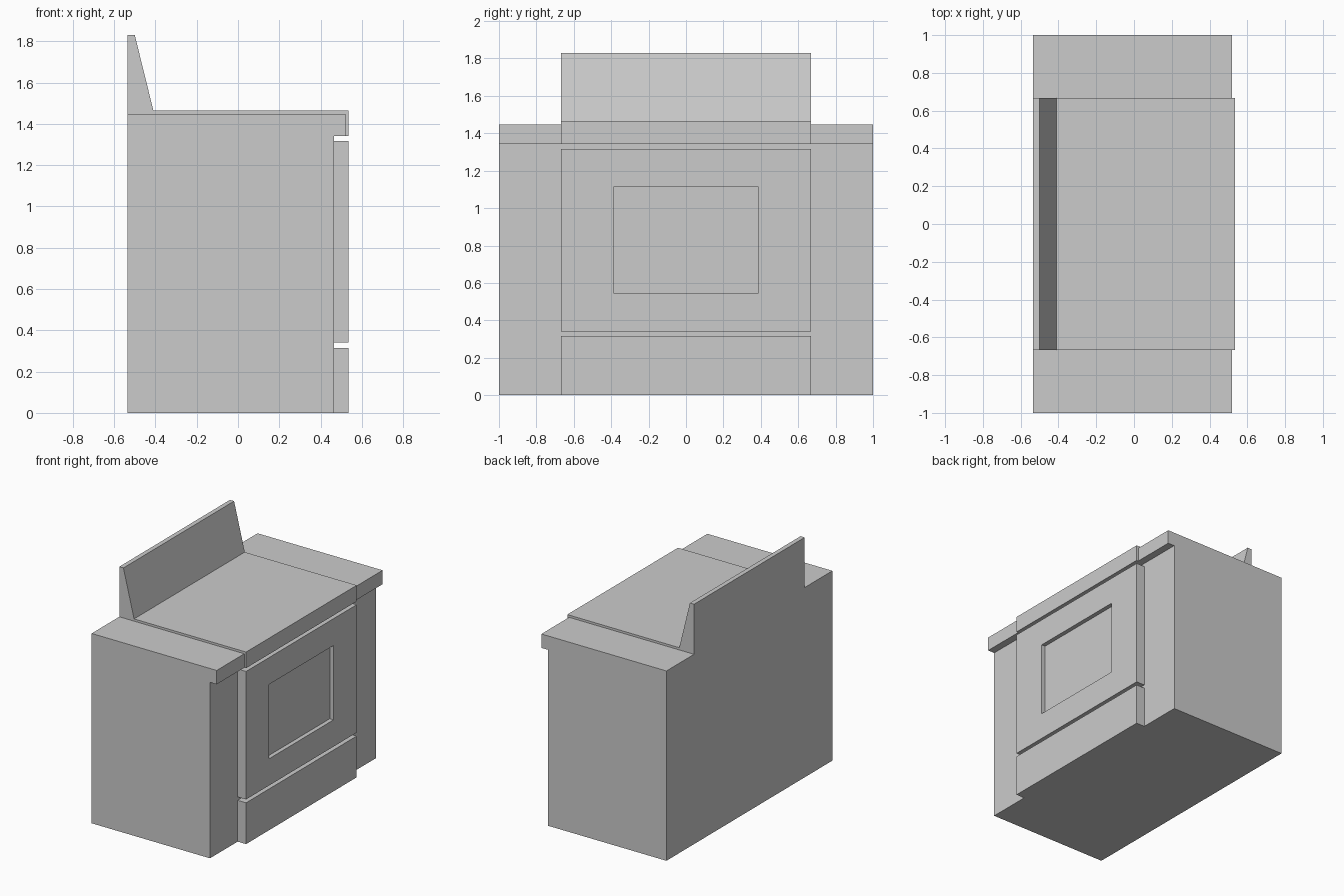
import bpy, bmesh

if "Cube" in bpy.data.objects:
    bpy.data.objects.remove(bpy.data.objects["Cube"])

BACK, FACE, FRONT = -0.535, 0.464, 0.535   # x of back, body face, door front
HALF = 0.667                               # half width of the stove


def finish(bm, name):
    bmesh.ops.recalc_face_normals(bm, faces=bm.faces)
    mesh = bpy.data.meshes.new(name)
    bm.to_mesh(mesh)
    bm.free()
    obj = bpy.data.objects.new(name, mesh)
    bpy.context.collection.objects.link(obj)
    return obj


def extrude_profile(points, y0, y1):
    """Sweep an (x, z) outline along y."""
    bm = bmesh.new()
    face = bm.faces.new([bm.verts.new((x, y0, z)) for x, z in points])
    ext = bmesh.ops.extrude_face_region(bm, geom=[face])["geom"]
    verts = [g for g in ext if isinstance(g, bmesh.types.BMVert)]
    bmesh.ops.translate(bm, verts=verts, vec=(0, y1 - y0, 0))
    return bm


def front_panel(z0, z1):
    return extrude_profile([(FACE, z0), (FRONT, z0), (FRONT, z1), (FACE, z1)], -HALF, HALF)


# Stove body with cooktop lip and sloped backsplash
finish(extrude_profile([
    (BACK, 0), (FACE, 0), (FACE, 1.342), (FRONT, 1.342), (FRONT, 1.465),
    (-0.41, 1.465), (-0.50, 1.83), (BACK, 1.83)], -HALF, HALF), "stove_body")

# Side cabinets with overhanging counter, mirrored across y
cabinet = finish(extrude_profile([
    (BACK, 0), (FACE, 0), (FACE, 1.342), (0.52, 1.342), (0.52, 1.448),
    (BACK, 1.448)], HALF, 1.0), "side_cabinets")
mirror = cabinet.modifiers.new("Mirror", 'MIRROR')
mirror.use_axis = (False, True, False)
mirror.use_mirror_merge = False

# Bottom drawer
finish(front_panel(0, 0.315), "drawer")

# Oven door with recessed window
bm = front_panel(0.341, 1.317)
bmesh.ops.recalc_face_normals(bm, faces=bm.faces)
window = max(bm.faces, key=lambda f: f.calc_center_median().x)
bmesh.ops.inset_individual(bm, faces=[window], thickness=0.2)
for v in window.verts:
    v.co.y = 0.388 if v.co.y > 0 else -0.388
    v.co.z = 1.112 if v.co.z > 0.83 else 0.545
inner = bmesh.ops.extrude_discrete_faces(bm, faces=[window])["faces"][0]
bmesh.ops.translate(bm, verts=inner.verts, vec=(-0.032, 0, 0))
finish(bm, "oven_door")
